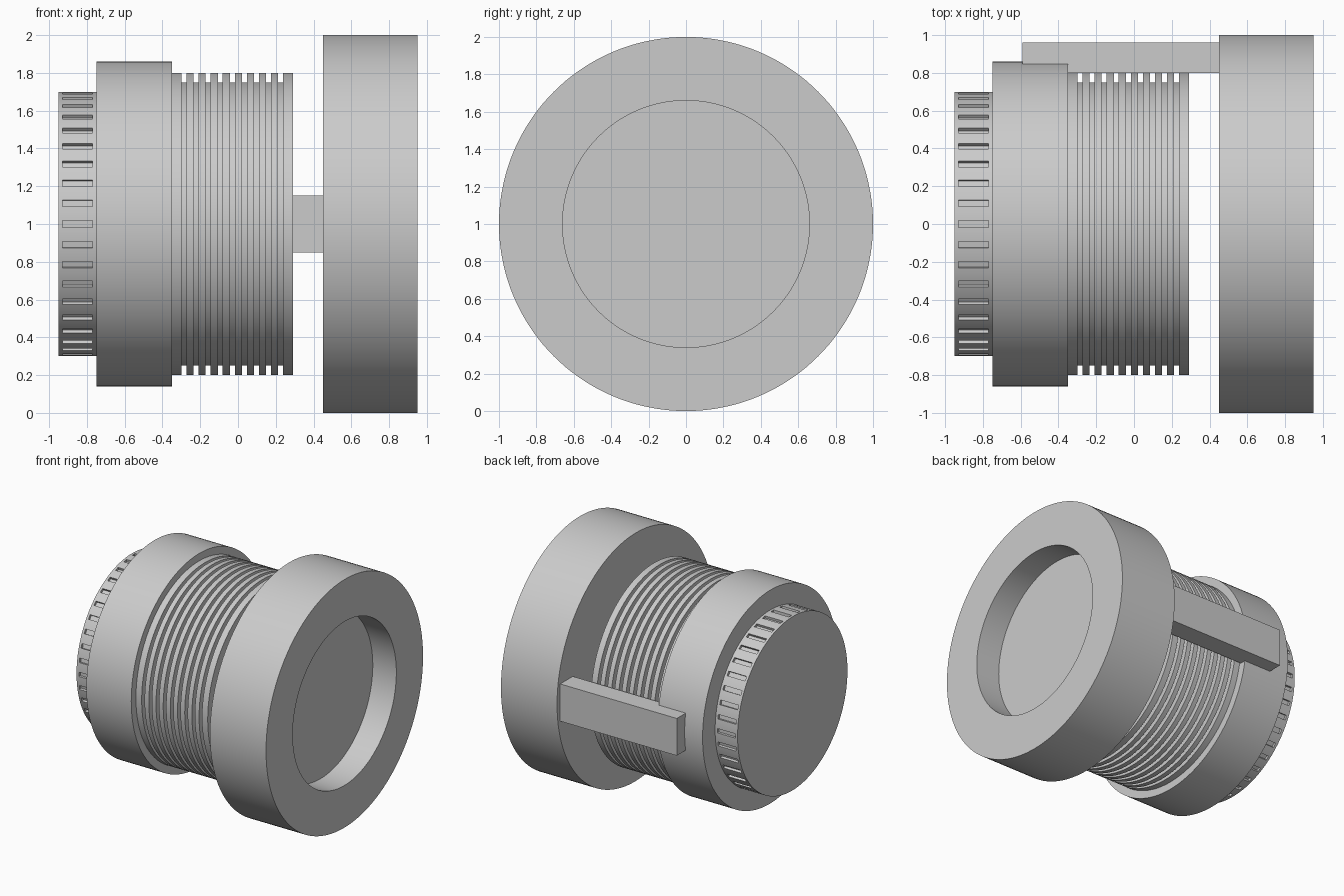
import bpy, bmesh, math
from mathutils import Vector

cube = bpy.data.objects.get("Cube")
if cube:
    bpy.data.objects.remove(cube, do_unlink=True)

AXIS_Z = 1.0

grey = bpy.data.materials.new("plain_grey")
grey.use_nodes = True
GREY = (0.6, 0.6, 0.6, 1)
grey.diffuse_color = GREY
grey.node_tree.nodes["Principled BSDF"].inputs["Base Color"].default_value = GREY


def finish(name, bm, smooth=True):
    bmesh.ops.recalc_face_normals(bm, faces=bm.faces)
    mesh = bpy.data.meshes.new(name)
    bm.to_mesh(mesh)
    bm.free()
    mesh.materials.append(grey)
    obj = bpy.data.objects.new(name, mesh)
    bpy.context.collection.objects.link(obj)
    if smooth:
        bpy.ops.object.select_all(action="DESELECT")
        obj.select_set(True)
        bpy.context.view_layer.objects.active = obj
        bpy.ops.object.shade_smooth_by_angle(angle=math.radians(30))
    return obj


def lathe(profile, angles):
    """Spin (x, radius) points about the lengthwise axis and cap both ends."""
    bm = bmesh.new()
    rings = [[bm.verts.new((x, r * math.cos(a), AXIS_Z + r * math.sin(a))) for a in angles]
             for x, r in profile]
    n = len(angles)
    for low, high in zip(rings, rings[1:]):
        for i in range(n):
            j = (i + 1) % n
            bm.faces.new((low[i], low[j], high[j], high[i]))
    bm.faces.new(rings[0])
    bm.faces.new(rings[-1])
    return bm


even = [math.tau * i / 144 for i in range(144)]

# Large front ring with a shallow round recess
finish("front_ring", lathe([(0.45, 1), (0.95, 1), (0.95, 0.66), (0.74, 0.66)], even))

# Ribbed barrel: evenly spaced square grooves
START, END, GROOVES, HALF = -0.35, 0.29, 9, 0.013
pitch = (END - START) / (GROOVES + 1)
profile = [(START, 0.8)]
for k in range(1, GROOVES + 1):
    x = START + k * pitch
    profile += [(x - HALF, 0.8), (x - HALF, 0.75), (x + HALF, 0.75), (x + HALF, 0.8)]
profile.append((END, 0.8))
finish("ribbed_barrel", lathe(profile, even))

# Collar behind the barrel
finish("collar", lathe([(-0.75, 0.86), (START, 0.86)], even))

# Rear knob with a ring of shallow slots
SLOTS, KNOB_R, DEPTH = 40, 0.7, 0.02
step = math.tau / SLOTS
half = 0.0175 / KNOB_R
angles = []
for i in range(SLOTS):
    a = i * step
    angles += [a - half, a + half, a + step * 0.39, a + step * 0.61]
bm = lathe([(x, KNOB_R) for x in (-0.95, -0.93, -0.77, -0.75)], angles)
bm.faces.ensure_lookup_table()
first = len(angles)  # second band of faces holds the slots
slots = [bm.faces[first + 4 * i] for i in range(SLOTS)]
for face in bmesh.ops.extrude_discrete_faces(bm, faces=slots)["faces"]:
    c = face.calc_center_median()
    inward = Vector((0, -c.y, AXIS_Z - c.z)).normalized() * DEPTH
    bmesh.ops.translate(bm, verts=face.verts, vec=inward)
finish("slotted_knob", bm)

# Flat bar bridging the collar and the front ring at the back
bm = bmesh.new()
bmesh.ops.create_cube(bm, size=1)
bmesh.ops.scale(bm, vec=(1.04, 0.16, 0.3), verts=bm.verts)
bmesh.ops.translate(bm, vec=(-0.07, 0.88, AXIS_Z), verts=bm.verts)
finish("side_bar", bm, smooth=False)
